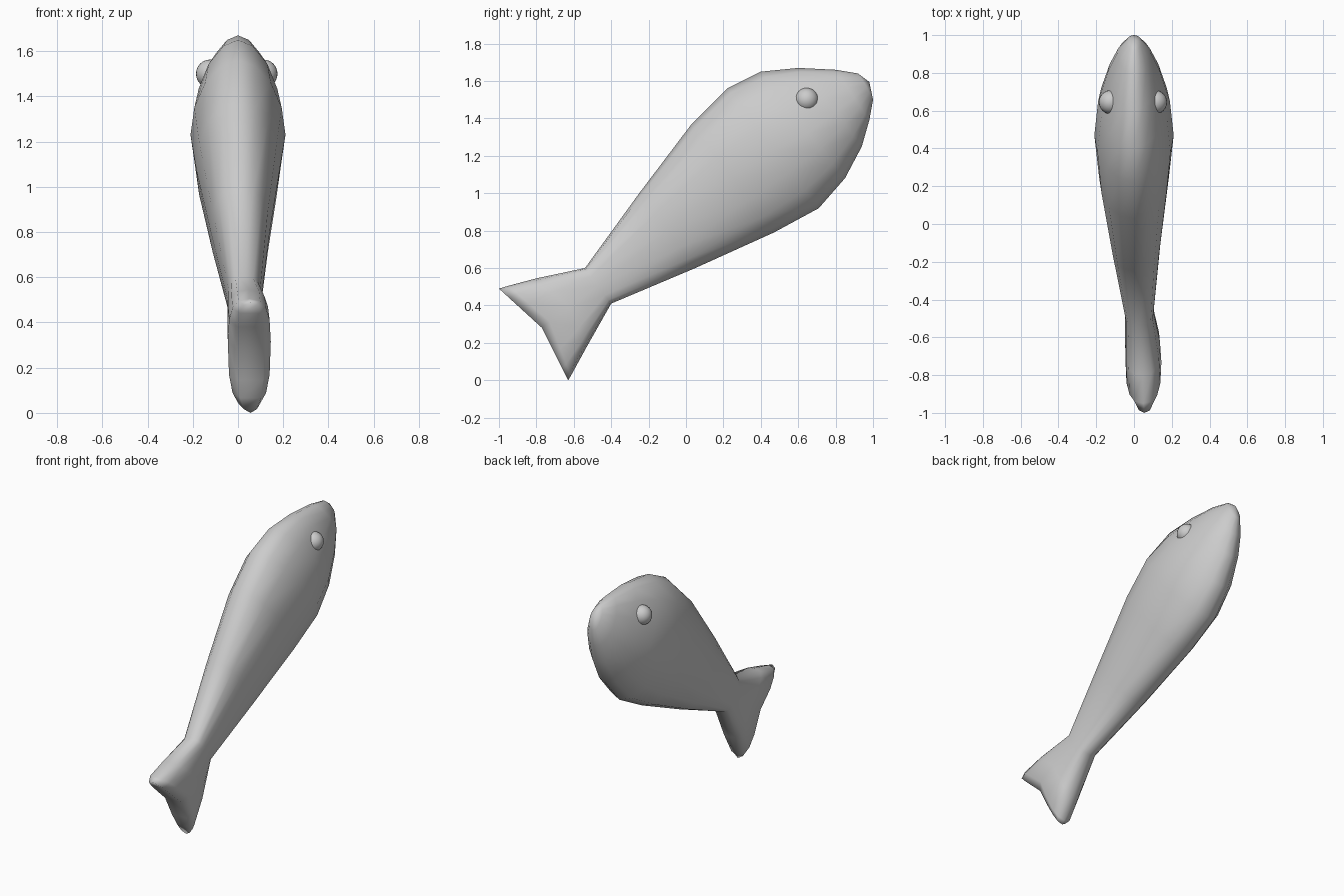
import bpy, bmesh, math
from mathutils import Vector

if "Cube" in bpy.data.objects:
    bpy.data.objects.remove(bpy.data.objects["Cube"])

grey = bpy.data.materials.new("plain grey")
grey.use_nodes = True
colour = (0.6, 0.6, 0.6, 1)
grey.diffuse_color = colour
grey.node_tree.nodes["Principled BSDF"].inputs["Base Color"].default_value = colour

# Stations, tail fork to nose: top, middle, bottom as (y, z),
# then half width, sideways centre and squareness of the section
STATIONS = [
    ((-1.0, .49), (-.77, .28), (-.63, 0), .06, .055, 2.6),
    ((-.95, .505), (-.73, .315), (-.615, .025), .095, .05, 2.8),
    ((-.80, .545), (-.62, .39), (-.53, .18), .092, .045, 3),
    ((-.54, .60), (-.47, .505), (-.40, .41), .075, .028, 3),
    ((-.25, 1.0), (-.10, .80), (.05, .60), .13, .01, 2.4),
    ((.03, 1.37), (.25, 1.08), (.47, .79), .185, 0, 2.1),
    ((.22, 1.56), (.47, 1.23), (.71, .92), .21, 0, 1.9),
    ((.40, 1.65), (.65, 1.32), (.85, 1.08), .19, 0, 1.8),
    ((.60, 1.67), (.80, 1.43), (.94, 1.25), .14, 0, 1.8),
    ((.80, 1.66), (.90, 1.51), (.98, 1.39), .09, 0, 2),
    ((.92, 1.64), (.965, 1.57), (1.0, 1.50), .04, 0, 2),
]
SIDES = 16


def power(value, n):
    return math.copysign(abs(value) ** (2 / n), value) if abs(value) > 1e-6 else 0


def section(top, mid, bottom, width, centre, n):
    """Rounded section whose spine may bend at its middle."""
    points = []
    for i in range(SIDES):
        a = 2 * math.pi * i / SIDES
        t = power(math.cos(a), n)
        yz = Vector(mid).lerp(Vector(top if t > 0 else bottom), abs(t))
        points.append((centre + width * power(math.sin(a), n), yz.x, yz.y))
    return points


# Body and forked tail as one loft
bm = bmesh.new()
rings = [[bm.verts.new(p) for p in section(*s)] for s in STATIONS]
for a, b in zip(rings, rings[1:]):
    for i in range(SIDES):
        j = (i + 1) % SIDES
        bm.faces.new((a[i], a[j], b[j], b[i]))

# Rear edge of the fork, bridged from side to side
r = rings[0]
for i in range(SIDES // 2):
    corners = [r[i], r[-i], r[-i - 1], r[i + 1]]
    bm.faces.new(list(dict.fromkeys(corners)))

# Nose tip
nose = bm.verts.new((0, .98, 1.595))
for i in range(SIDES):
    bm.faces.new((rings[-1][i], rings[-1][(i + 1) % SIDES], nose))
bmesh.ops.recalc_face_normals(bm, faces=bm.faces)
for f in bm.faces:
    f.smooth = True
mesh = bpy.data.meshes.new("body")
bm.to_mesh(mesh)
bm.free()
mesh.materials.append(grey)
body = bpy.data.objects.new("body", mesh)
bpy.context.collection.objects.link(body)

# Eyes, half sunk into the head
for name, x in (("left_eye", .112), ("right_eye", -.123)):
    bpy.ops.mesh.primitive_uv_sphere_add(segments=24, ring_count=12, radius=.063,
                                         location=(x, .645, 1.5))
    eye = bpy.context.object
    eye.name = name
    eye.data.materials.append(grey)
    bpy.ops.object.shade_smooth()
